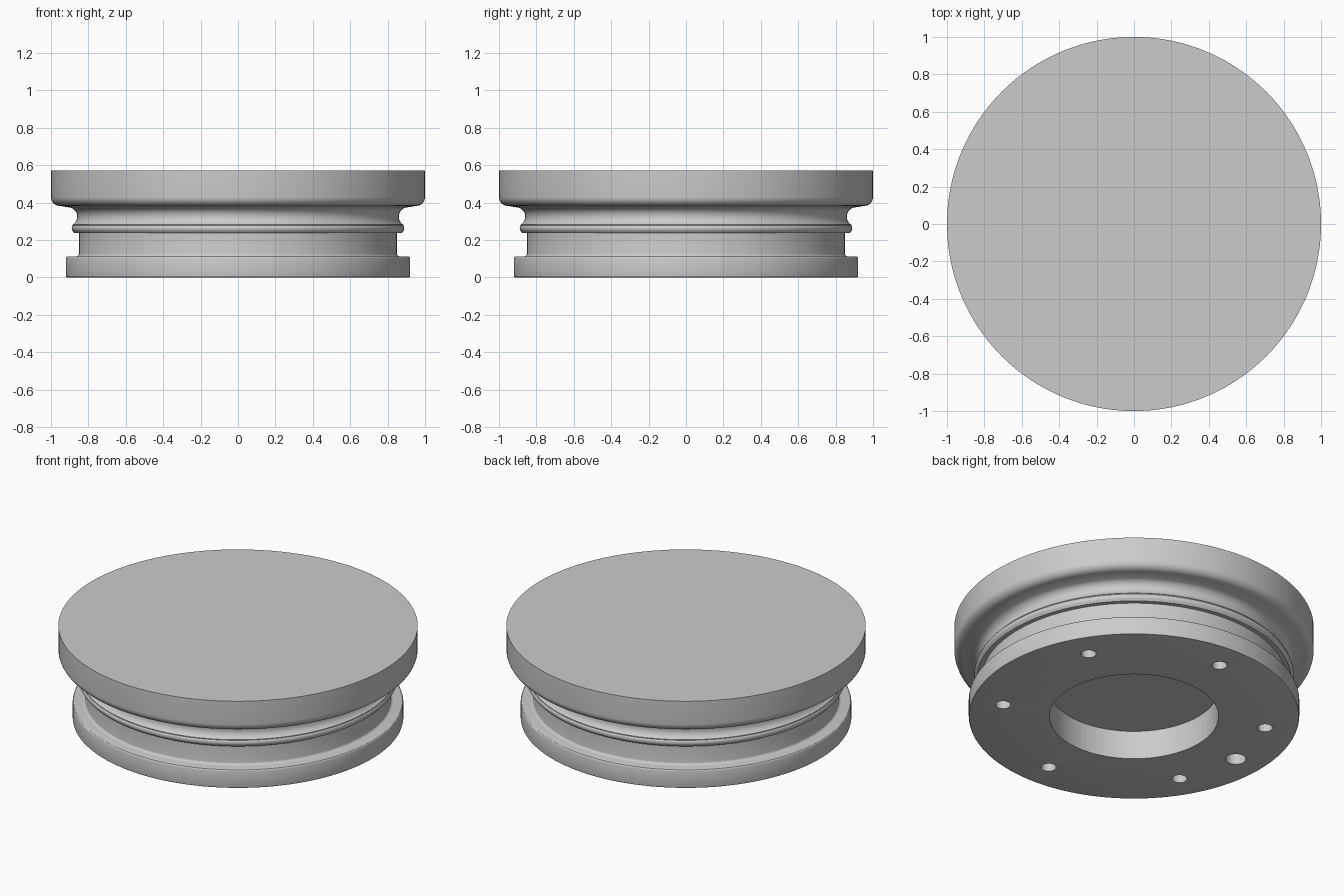
import bpy, bmesh
from math import cos, sin, pi, radians

cube = bpy.data.objects.get("Cube")
if cube:
    bpy.data.objects.remove(cube, do_unlink=True)

SEGMENTS = 160

grey = bpy.data.materials.new("plain grey")
grey.use_nodes = True
COLOUR = (0.6, 0.6, 0.6, 1)
grey.diffuse_color = COLOUR
grey.node_tree.nodes["Principled BSDF"].inputs["Base Color"].default_value = COLOUR


def revolve(name, profile, segments=SEGMENTS):
    """Turn an open (radius, z) profile about z and cap both ends with one face."""
    bm = bmesh.new()
    rings = [[bm.verts.new((r * cos(2 * pi * i / segments), r * sin(2 * pi * i / segments), z))
              for i in range(segments)] for r, z in profile]
    for low, high in zip(rings, rings[1:]):
        for i in range(segments):
            j = (i + 1) % segments
            bm.faces.new((low[i], low[j], high[j], high[i]))
    bm.faces.new(rings[0])
    bm.faces.new(rings[-1])
    bmesh.ops.recalc_face_normals(bm, faces=bm.faces)
    mesh = bpy.data.meshes.new(name)
    bm.to_mesh(mesh)
    bm.free()
    mesh.materials.append(grey)
    obj = bpy.data.objects.new(name, mesh)
    bpy.context.collection.objects.link(obj)
    return obj


def arc(cr, cz, rr, rz, start, end, steps=8):
    """Points on an elliptical arc in the (radius, z) plane."""
    angles = [radians(start + (end - start) * i / steps) for i in range(steps + 1)]
    return [(cr + rr * cos(a), cz + rz * sin(a)) for a in angles]


# Underside recess, bolting flange, neck, rounded rib, concave cove and top disc
profile = [(0.47, 0.175), (0.47, 0)]
profile += arc(0.912, 0.008, 0.008, 0.008, -90, 0, 3)
profile += arc(0.91, 0.102, 0.01, 0.01, 0, 90, 3)
profile += arc(0.865, 0.127, 0.015, 0.015, 270, 180, 4)
profile += [(0.85, 0.237), (0.875, 0.237)]
profile += arc(0.873, 0.262, 0.016, 0.02, -40, 50, 6)
profile += arc(0.908, 0.325, 0.048, 0.05, 240, 110, 12)
profile += arc(0.95, 0.43, 0.05, 0.048, -90, 0, 8)
profile += [(1, 0.572)]
body = revolve("turned_body", profile)

# Six bolt holes and one larger locating hole in the underside
HOLE_RING = 0.74
holes = [(30 + 60 * k, 0.042) for k in range(6)] + [(180, 0.057)]
cutters = []
for angle, radius in holes:
    cutter = revolve("hole_cutter", [(radius, -0.05), (radius, 0.11)], 32)
    cutter.location = (HOLE_RING * cos(radians(angle)), HOLE_RING * sin(radians(angle)), 0)
    cutter.hide_render = True
    cutters.append(cutter)
    cut = body.modifiers.new("hole", 'BOOLEAN')
    cut.operation = 'DIFFERENCE'
    cut.solver = 'EXACT'
    cut.object = cutter

bpy.ops.object.select_all(action='DESELECT')
bpy.context.view_layer.objects.active = body
body.select_set(True)
for name in [m.name for m in body.modifiers]:
    bpy.ops.object.modifier_apply(modifier="hole" if name == "hole" else name)
for cutter in cutters:
    bpy.data.objects.remove(cutter, do_unlink=True)

# Smooth turned surfaces with crisp rims
bpy.ops.object.shade_smooth_by_angle(angle=radians(30))
